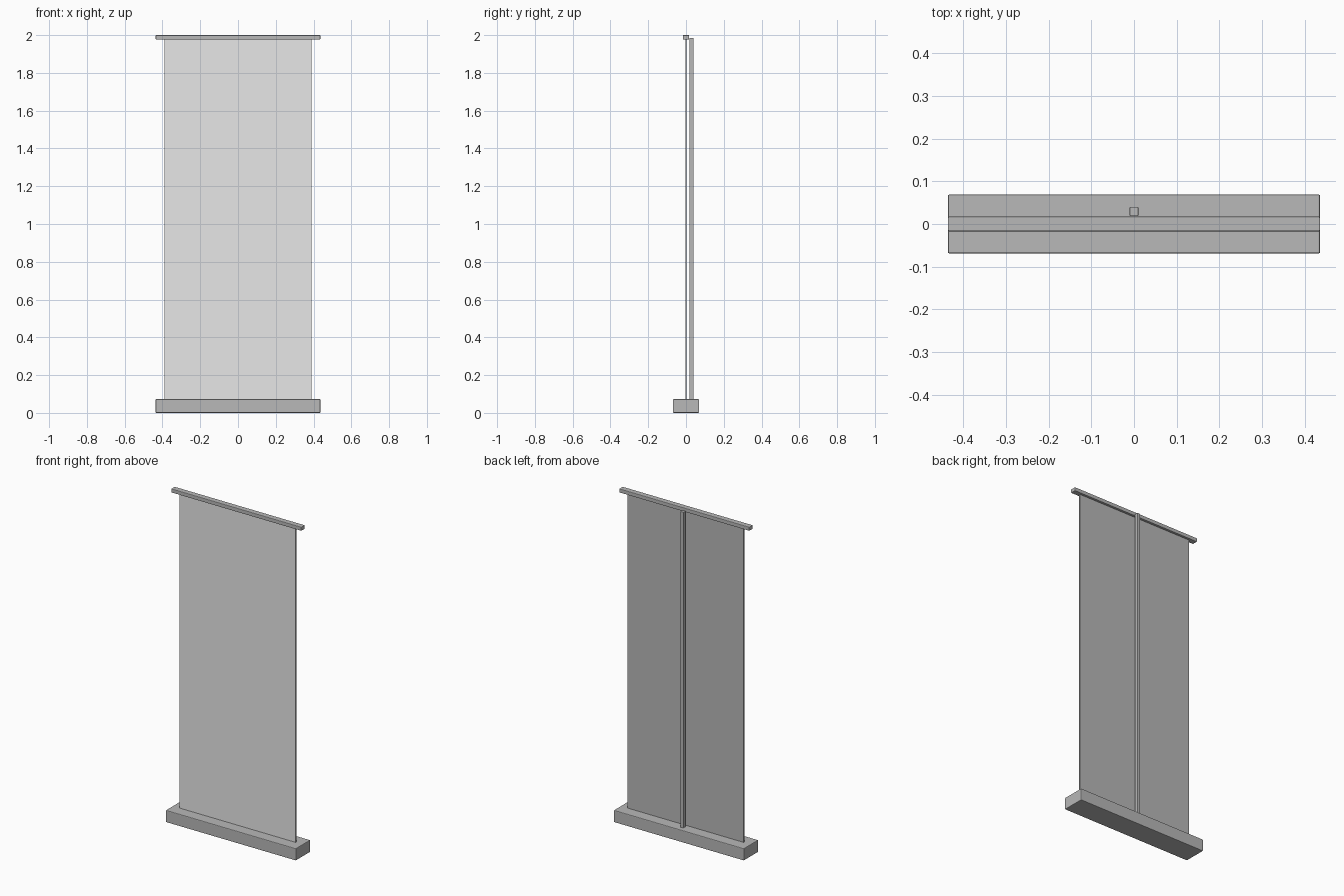
import bpy

cube = bpy.data.objects.get("Cube")
if cube:
    bpy.data.objects.remove(cube, do_unlink=True)


def make_material(name, value):
    mat = bpy.data.materials.new(name)
    mat.use_nodes = True
    colour = (value, value, value, 1)
    mat.diffuse_color = colour
    mat.node_tree.nodes["Principled BSDF"].inputs["Base Color"].default_value = colour
    return mat


grey = make_material("mid grey", 0.48)
light = make_material("light grey", 0.8)


def box(name, low, high, bevel=0):
    """Box between two corners, with optional softened edges."""
    centre = [(a + b) / 2 for a, b in zip(low, high)]
    bpy.ops.mesh.primitive_cube_add(size=1, location=centre)
    obj = bpy.context.object
    obj.name = name
    obj.scale = [b - a for a, b in zip(low, high)]
    bpy.ops.object.transform_apply(location=False, rotation=False, scale=True)
    obj.data.materials.append(grey)
    if bevel:
        mod = obj.modifiers.new("soft edges", "BEVEL")
        mod.width = bevel
        mod.segments = 2
    return obj


# Floor base and top rail
box("base", (-0.436, -0.069, 0), (0.436, 0.069, 0.073), 0.004)
box("top_rail", (-0.436, -0.017, 1.977), (0.436, 0.017, 2), 0.003)

# Banner sheet with a lighter front face
banner = box("banner", (-0.389, -0.003, 0.06), (0.389, 0.003, 1.985))
banner.data.materials.append(light)
for face in banner.data.polygons:
    if face.normal.y < -0.5:
        face.material_index = 1

# Support pole behind the sheet
box("support_pole", (-0.01, 0.019, 0.06), (0.01, 0.04, 1.985), 0.001)
